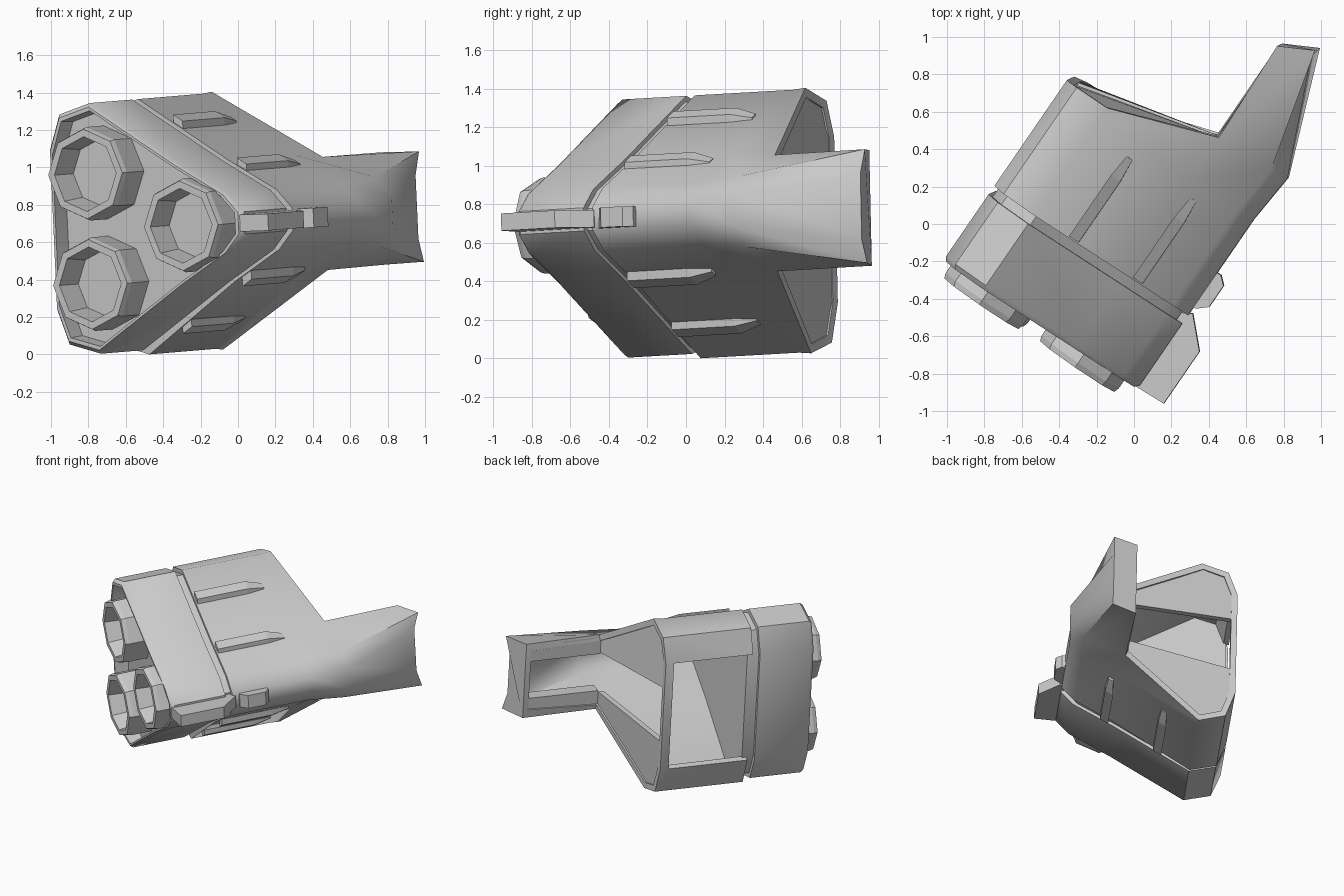
import bpy, bmesh, math
from mathutils import Matrix

if "Cube" in bpy.data.objects:
    bpy.data.objects.remove(bpy.data.objects["Cube"])

# Local frame: u across (towards the blunt point), v along the axis to the rear, w up
FRAME = Matrix(((.825, .566, -.045, 0),
                (-.566, .825, -.022, 0),
                (.03, .047, 1, .72),
                (0, 0, 0, 1)))
HALF = [(-.72, .43), (-.65, .615), (-.45, .67), (.12, .325), (.42, .16), (.515, .06)]
SECTION = HALF + [(u, -w) for u, w in reversed(HALF)]


def finish(name, bm, angle=None, thickness=0, recalc=True):
    if recalc:
        bmesh.ops.recalc_face_normals(bm, faces=bm.faces)
    mesh = bpy.data.meshes.new(name)
    bm.to_mesh(mesh)
    bm.free()
    ob = bpy.data.objects.new(name, mesh)
    bpy.context.collection.objects.link(ob)
    bpy.ops.object.select_all(action='DESELECT')
    bpy.context.view_layer.objects.active = ob
    ob.select_set(True)
    if thickness:
        mod = ob.modifiers.new("wall", 'SOLIDIFY')
        mod.thickness = thickness
        mod.offset = -1
        mod.use_even_offset = True
        bpy.ops.object.modifier_apply(modifier=mod.name)
    mesh.transform(FRAME)
    if angle:
        bpy.ops.object.shade_smooth_by_angle(angle=math.radians(angle))
    return ob


def loft(name, rings, angle=None):
    """Closed solid through rings of (u, v, w) points."""
    bm = bmesh.new()
    vs = [[bm.verts.new(p) for p in r] for r in rings]
    n = len(rings[0])
    for a, b in zip(vs, vs[1:]):
        for i in range(n):
            bm.faces.new((a[i], a[(i + 1) % n], b[(i + 1) % n], b[i]))
    bm.faces.new(vs[0])
    bm.faces.new(vs[-1])
    return finish(name, bm, angle)


def ring(v, scale=1.0):
    return [(-.22 + (u + .22) * scale, v, w * scale) for u, w in SECTION]


def octagon(u, v, w, r):
    return [(u + r * math.cos(math.pi * k / 4), v,
             w + r * math.sin(math.pi * k / 4)) for k in range(8)]


def plate(name, outline, half):
    """Flat plate from a (u, v) outline."""
    return loft(name, [[(u, v, s * half) for u, v in outline] for s in (-1, 1)])


# Front collar with recessed face, and the narrow neck behind it
loft("collar", [ring(-.29), ring(-.69), ring(-.715, .97), ring(-.715, .94), ring(-.61, .93)], 40)
loft("neck", [ring(-.31, .95), ring(-.20, .95)], 40)

# Three hollow barrels
for i, (u, w) in enumerate([(-.425, .295), (-.425, -.295), (.18, 0)]):
    loft(f"barrel_{i + 1}", [octagon(u, -.60, w, .25), octagon(u, -.77, w, .25),
                             octagon(u, -.80, w, .24), octagon(u, -.80, w, .20),
                             octagon(u, -.65, w, .18)])

# Open body shell with the long rear arm
bm = bmesh.new()
BODY = [(u, w - .025 if w < -.5 else w) for u, w in SECTION]
REAR = [.45, .455, .46, .65, .66, .67]
REAR += REAR[::-1]
TIP = [(.10, 1.23, .30), (.28, 1.325, .295), (.275, 1.29, .17)]
TIP += [(u, v, -w) for u, v, w in reversed(TIP)]
BULGE = [(0, 1), (0, 1), (0, 1.01), (0, .93), (.025, 1.15), (.025, 1.4)]
BULGE += BULGE[::-1]
front = [bm.verts.new((u, -.235, w)) for u, w in BODY]
mid = [bm.verts.new((u, .385, w)) for u, w in BODY]
rear = [bm.verts.new((u + du, v, w * k)) for (u, w), v, (du, k) in zip(BODY, REAR, BULGE)]
tip = [bm.verts.new(p) for p in TIP]
for a, b in ((front, mid), (mid, rear)):
    for i in range(11):
        bm.faces.new((a[i], a[i + 1], b[i + 1], b[i]))
arm = rear[3:9]
for i in range(5):
    bm.faces.new((arm[i], arm[i + 1], tip[i + 1], tip[i]))
bm.faces.new(tip)
# post closing the left side at the rear, leaving the side window open
bm.faces.new((mid[11], mid[0], rear[0], rear[11]))
bm.normal_update()
bmesh.ops.recalc_face_normals(bm, faces=bm.faces)
# make normals face outward, judged on the pointed side
side = next(f for f in bm.faces if front[5] in f.verts and front[6] in f.verts)
if side.normal.x < 0:
    bmesh.ops.reverse_faces(bm, faces=bm.faces)
finish("body_shell", bm, 50, .045, recalc=False)

for s, label in ((1, "upper"), (-1, "lower")):
    # Lips along the open side of the arm, leaving a channel
    loft(f"arm_lip_{label}", [[(u, v, s * w) for u, w in ((.11, .285), (.11, .15), (.21, .15), (.21, .22))]
                              for v in (.64, 1.22)])
    # Panel filling the rear opening above and below its slot
    outline = [(-.70, .445, .22), (-.70, .445, .43), (-.64, .45, .60), (-.45, .455, .66),
               (.11, .645, .30), (.11, .645, .16)]
    loft(f"rear_panel_{label}", [[(u, v - dv, s * w) for u, v, w in outline] for dv in (.005, .05)])
    # Tapered ridges on the sloping faces
    for k, u in enumerate((-.205, .195)):
        base = .67 - (u + .45) * .605 + (.012 if s < 0 else 0)
        rings = []
        for v, h, hw in ((-.225, .04, .03), (.17, .04, .03), (.30, .01, .018)):
            rings.append([(u + du, v, s * (base - du * .605 + dh))
                          for du, dh in ((-hw, -.03), (-hw, h), (hw, h), (hw, -.03))])
        loft(f"ridge_{label}_{k + 1}", rings)

# Side fin on the collar and small catch behind it
plate("side_fin", [(.47, -.71), (.675, -.70), (.675, -.363), (.53, -.215), (.47, -.25)], .045)
plate("side_catch", [(.49, -.184), (.53, -.184), (.583, -.137), (.583, .0), (.54, .038), (.49, .038)], .052)
